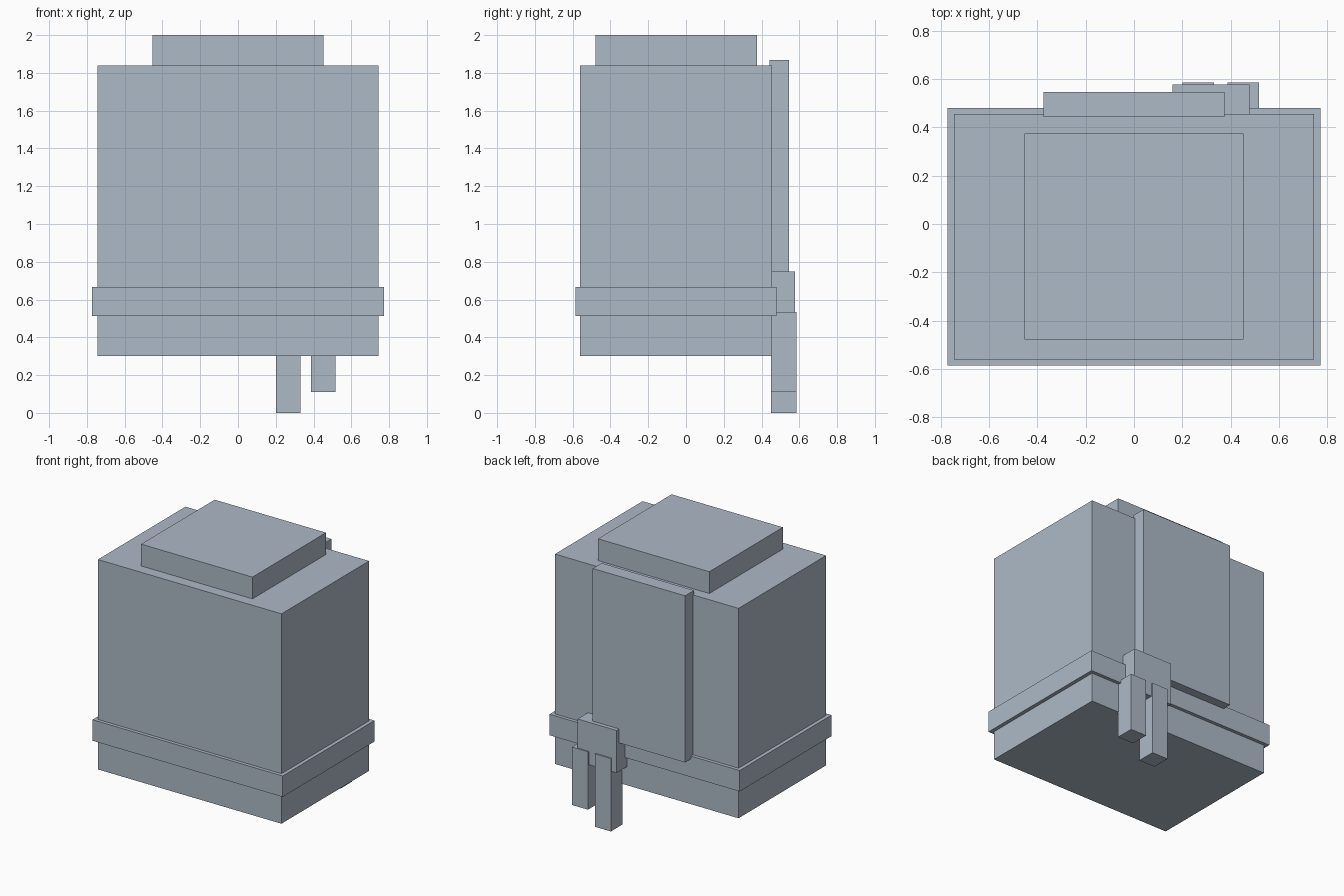
import bpy
import bmesh
from mathutils import Vector

cube = bpy.data.objects.get("Cube")
if cube:
    bpy.data.objects.remove(cube, do_unlink=True)

# One flat colour for the whole model
COLOUR = (0.42, 0.49, 0.57, 1.0)
material = bpy.data.materials.new("blue_grey")
material.use_nodes = True
material.diffuse_color = COLOUR
material.node_tree.nodes["Principled BSDF"].inputs["Base Color"].default_value = COLOUR


def box(name, x, y, z):
    """Flat-shaded box spanning the given (low, high) range on each axis."""
    low, high = (Vector(corner) for corner in zip(x, y, z))
    bm = bmesh.new()
    bmesh.ops.create_cube(bm, size=1)
    bmesh.ops.scale(bm, vec=high - low, verts=bm.verts)
    mesh = bpy.data.meshes.new(name)
    bm.to_mesh(mesh)
    bm.free()
    mesh.materials.append(material)
    obj = bpy.data.objects.new(name, mesh)
    obj.location = (low + high) / 2
    bpy.context.collection.objects.link(obj)
    return obj


# Main block, with a raised slab on top and a band around it
box("body", (-0.745, 0.745), (-0.56, 0.455), (0.30, 1.84))
box("top_slab", (-0.452, 0.452), (-0.478, 0.375), (1.84, 2.0))
box("waist_band", (-0.772, 0.772), (-0.585, 0.48), (0.513, 0.667))

# Hanging panel on the back
box("back_panel", (-0.375, 0.375), (0.442, 0.546), (0.645, 1.868))

# Knot with two hanging tails
box("knot", (0.16, 0.477), (0.45, 0.576), (0.437, 0.748))
for name, left, bottom in (("long_tail", 0.2, 0.0), ("short_tail", 0.386, 0.11)):
    box(name, (left, left + 0.13), (0.45, 0.585), (bottom, 0.535))
